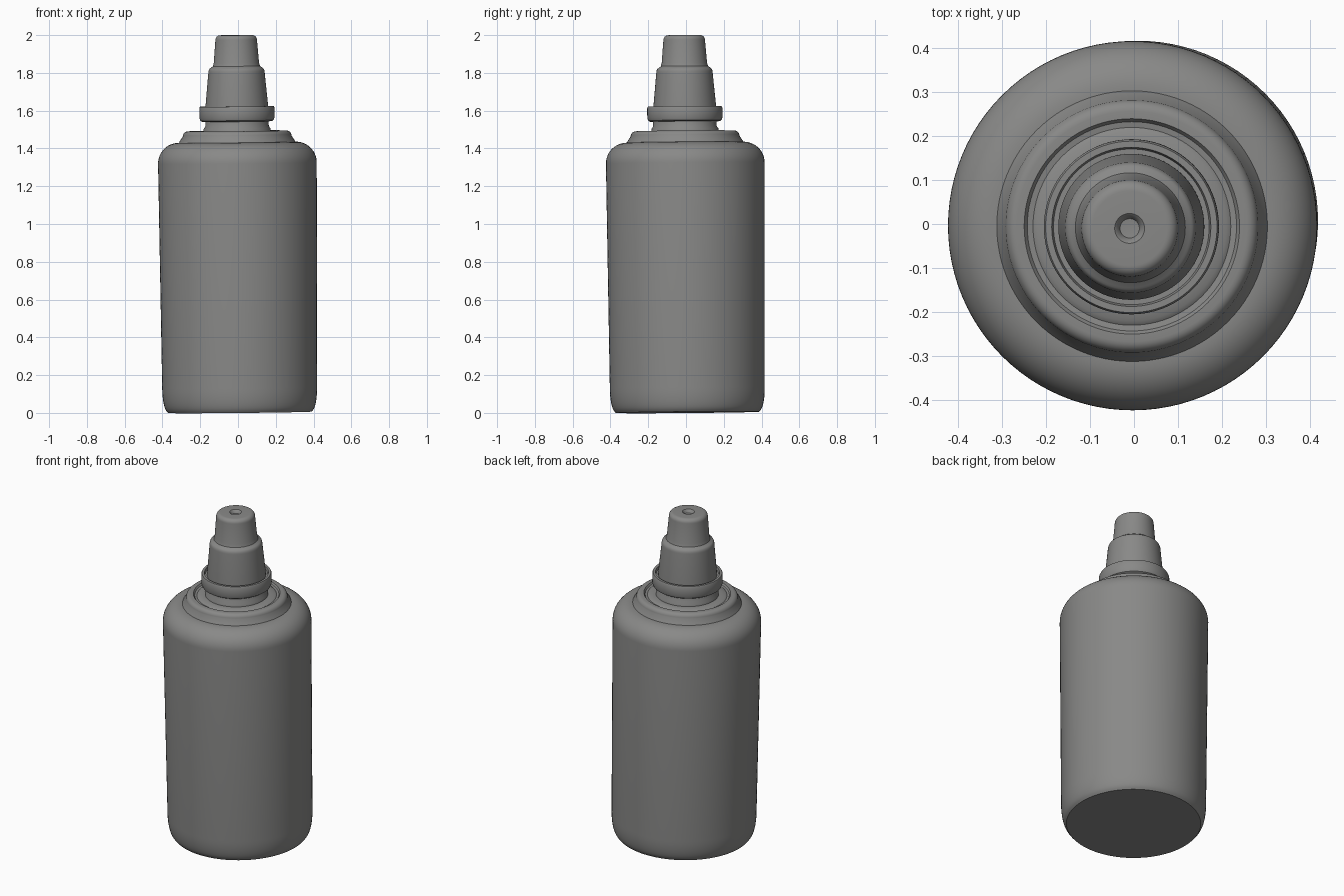
import bpy
import bmesh
import math

if "Cube" in bpy.data.objects:
    bpy.data.objects.remove(bpy.data.objects["Cube"], do_unlink=True)

SEGMENTS = 96

# Single matte grey for the whole bottle
grey = bpy.data.materials.new("matte_grey")
grey.use_nodes = True
colour = (0.25, 0.25, 0.245, 1)
grey.diffuse_color = colour
shader = grey.node_tree.nodes["Principled BSDF"]
shader.inputs["Base Color"].default_value = colour
shader.inputs["Roughness"].default_value = 0.7

# The whole bottle leans very slightly
root = bpy.data.objects.new("bottle_lean", None)
bpy.context.collection.objects.link(root)
root.location = (0.01, 0.008, 0.003)
root.rotation_euler = (0.009, -0.01, 0)


def lathe(name, profile):
    """Spin a (radius, height) profile about z; ends on the axis close it."""
    bm = bmesh.new()
    verts = [bm.verts.new((r, 0, z)) for r, z in profile]
    edges = [bm.edges.new(pair) for pair in zip(verts, verts[1:])]
    bmesh.ops.spin(bm, geom=verts + edges, axis=(0, 0, 1), cent=(0, 0, 0),
                   angle=math.tau, steps=SEGMENTS)
    bmesh.ops.remove_doubles(bm, verts=bm.verts, dist=0.0005)
    bmesh.ops.recalc_face_normals(bm, faces=bm.faces)
    mesh = bpy.data.meshes.new(name)
    bm.to_mesh(mesh)
    bm.free()
    mesh.materials.append(grey)
    obj = bpy.data.objects.new(name, mesh)
    bpy.context.collection.objects.link(obj)
    obj.parent = root
    bpy.ops.object.select_all(action='DESELECT')
    obj.select_set(True)
    bpy.context.view_layer.objects.active = obj
    bpy.ops.object.shade_smooth_by_angle(angle=math.radians(35))
    return obj


def arc(cr, cz, rr, rz, start, end, steps=8):
    """Elliptical arc of profile points, angles in degrees."""
    angles = [math.radians(start + (end - start) * i / steps)
              for i in range(steps + 1)]
    return [(cr + rr * math.cos(a), cz + rz * math.sin(a)) for a in angles]


# Body: flat base, rounded heel, slightly flaring wall, soft shoulder
lathe("bottle_body",
      [(0, 0), (0.38, 0)]
      + arc(0.38, 0.13, 0.03, 0.125, -75, 0)
      + arc(0.31, 1.32, 0.11, 0.11, 0, 90, 12)
      + [(0.2, 1.43), (0, 1.43)])

# Stepped disc on the shoulder, with a shallow ring around the neck
lathe("shoulder_step",
      [(0, 1.42), (0.312, 1.42), (0.305, 1.437)]
      + arc(0.262, 1.462, 0.026, 0.028, 0, 90, 6)
      + [(0.245, 1.49), (0.238, 1.48), (0.225, 1.478), (0.215, 1.485),
         (0.18, 1.487), (0, 1.487)])

# Neck
lathe("neck", [(0, 1.47), (0.178, 1.47), (0.178, 1.5), (0.168, 1.515),
               (0.168, 1.56), (0, 1.56)])

# Collar: cupped band around the foot of the cap
lathe("collar", [(0, 1.54), (0.185, 1.54), (0.194, 1.546), (0.199, 1.56),
                 (0.199, 1.612), (0.195, 1.62), (0.181, 1.62),
                 (0.177, 1.605), (0, 1.605)])

# Cap: tapered skirt, rounded ledge, narrower tip with a dimple on top
lathe("cap",
      [(0, 1.59), (0.166, 1.59), (0.166, 1.62), (0.149, 1.80)]
      + arc(0.132, 1.80, 0.017, 0.025, 15, 75, 4)
      + [(0.125, 1.833), (0.12, 1.85), (0.11, 1.972)]
      + arc(0.085, 1.972, 0.025, 0.025, 15, 90, 6)
      + [(0.034, 1.997), (0.028, 1.992), (0.022, 1.978), (0, 1.976)])
